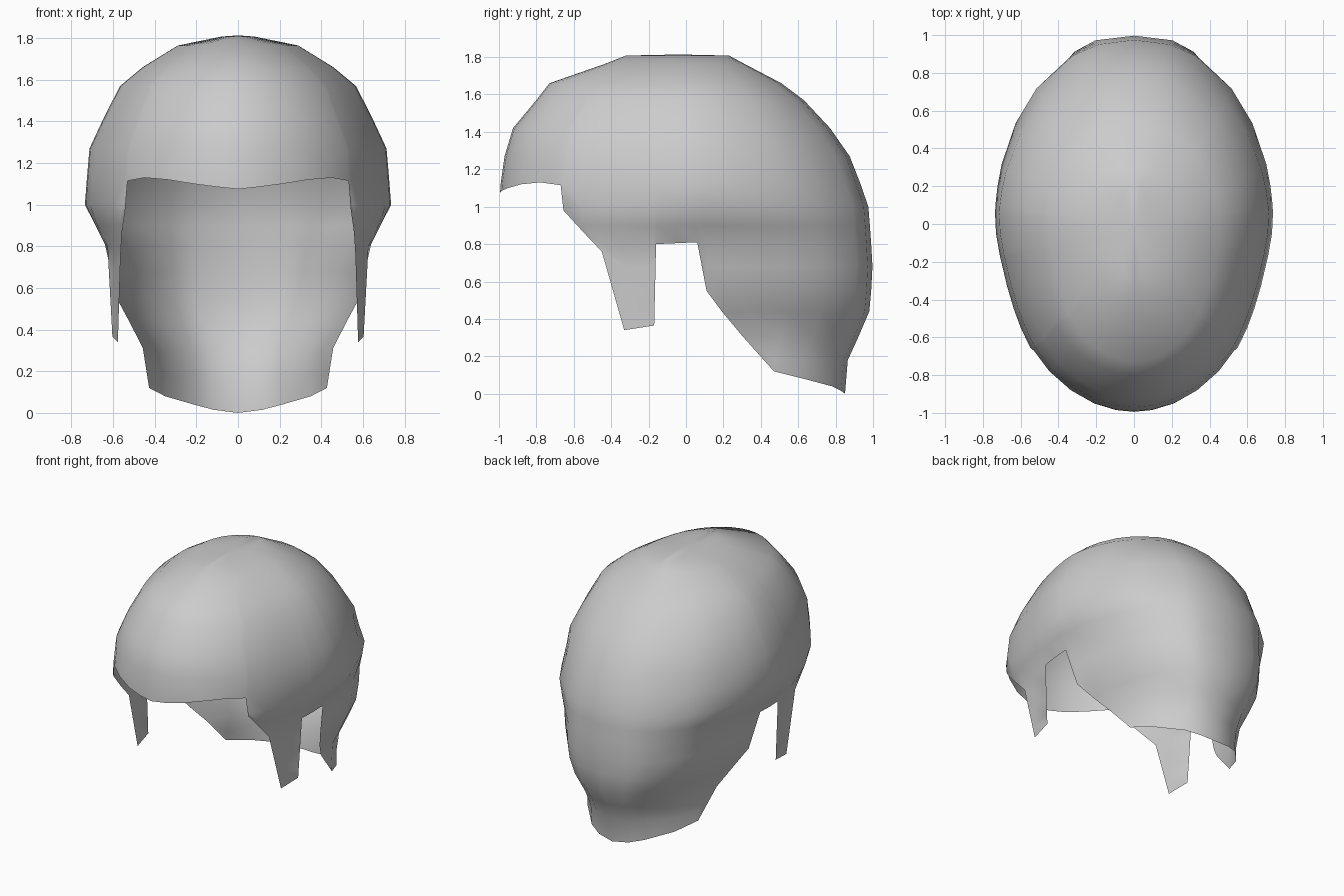
import bpy, bmesh
from math import sin, cos, asin, pi

if "Cube" in bpy.data.objects:
    bpy.data.objects.remove(bpy.data.objects["Cube"])

# Elliptical cross-sections: z, front reach, back reach, half width (front half), half width (back half)
RINGS = [
    (1.808, 0.32, 0.23, 0.08, 0.08), (1.765, 0.43, 0.31, 0.29, 0.29),
    (1.66, 0.73, 0.51, 0.46, 0.46), (1.57, 0.80, 0.63, 0.568, 0.568),
    (1.42, 0.925, 0.77, 0.645, 0.645), (1.27, 0.970, 0.875, 0.715, 0.715),
    (1.13, 0.990, 0.93, 0.727, 0.727), (1.00, 1.00, 0.975, 0.737, 0.737),
    (0.90, 1.00, 0.983, 0.685, 0.685), (0.80, 1.00, 0.99, 0.635, 0.635),
    (0.68, 1.00, 0.997, 0.625, 0.61), (0.55, 1.00, 0.99, 0.62, 0.585),
    (0.44, 1.00, 0.98, 0.615, 0.53), (0.30, 1.00, 0.92, 0.61, 0.475),
    (0.18, 1.00, 0.865, 0.61, 0.50), (0.00, 1.00, 0.85, 0.61, 0.53),
]

# Lower hem from front centre to back centre: y, z
HEM = [
    (-1.0, 1.075), (-0.985, 1.085), (-0.95, 1.10), (-0.88, 1.12), (-0.78, 1.13),
    (-0.67, 1.115), (-0.655, 0.98), (-0.55, 0.865), (-0.45, 0.76),
    (-0.33, 0.34), (-0.17, 0.365), (-0.16, 0.80), (-0.05, 0.805), (0.06, 0.81),
    (0.11, 0.55), (0.20, 0.43), (0.30, 0.31), (0.47, 0.12),
    (0.63, 0.08), (0.78, 0.04), (0.83, 0.015), (0.85, 0.0),
]


def section(z):
    """Interpolated ring dimensions at height z."""
    for a, b in zip(RINGS, RINGS[1:]):
        if z >= b[0]:
            t = (a[0] - z) / (a[0] - b[0])
            return [p + (q - p) * t for p, q in zip(a[1:], b[1:])]
    return RINGS[-1][1:]


def shell_point(phi, z):
    front, back, wide_f, wide_b = section(z)
    reach, wide = (front, wide_f) if phi < 0 else (back, wide_b)
    s = sin(phi)
    power = 1.0
    # the temples are slightly flattened
    if z > 0.9 and -0.75 < s < 0:
        wide *= 1 - 0.035 * sin(-s / 0.75 * pi)
    # the lower back is fuller towards its corners
    if s > 0 and 0.12 < z < 1.1:
        power = 1 - 0.28 * sin((z - 0.12) / 0.98 * pi)
    return (wide * max(0.0, cos(phi)) ** power, s * reach, z)


# Half of the hair cap: one column of points per hem point, ending at the hem
bm = bmesh.new()
crown = bm.verts.new((0, -0.04, 1.814))
columns = []
for i, (y, z_hem) in enumerate(HEM):
    front, back = section(z_hem)[:2]
    phi = asin(max(-1, min(1, y / (front if y < 0 else back))))
    if i == 0:
        phi = -pi / 2
    elif i == len(HEM) - 1:
        phi = pi / 2
    heights = [r[0] for r in RINGS if r[0] > z_hem + 0.015] + [z_hem]
    columns.append([bm.verts.new(shell_point(phi, z)) for z in heights])

# Stitch neighbouring columns, fanning to the hem point of the shorter one
for a, b in zip(columns, columns[1:]):
    bm.faces.new((crown, a[0], b[0]))
    for k in range(max(len(a), len(b)) - 1):
        loop = [a[min(k, len(a) - 1)], a[min(k + 1, len(a) - 1)],
                b[min(k + 1, len(b) - 1)], b[min(k, len(b) - 1)]]
        bm.faces.new(list(dict.fromkeys(loop)))
for f in bm.faces:
    f.smooth = True
bmesh.ops.recalc_face_normals(bm, faces=bm.faces)
if sum(f.normal.x * f.calc_area() for f in bm.faces) < 0:
    bmesh.ops.reverse_faces(bm, faces=bm.faces)

mesh = bpy.data.meshes.new("hair_cap")
bm.to_mesh(mesh)
bm.free()
hair = bpy.data.objects.new("hair_cap", mesh)
bpy.context.collection.objects.link(hair)

# Mirror to the other side of the head
mirror = hair.modifiers.new("mirror", 'MIRROR')
mirror.use_clip = True
mirror.merge_threshold = 0.002
